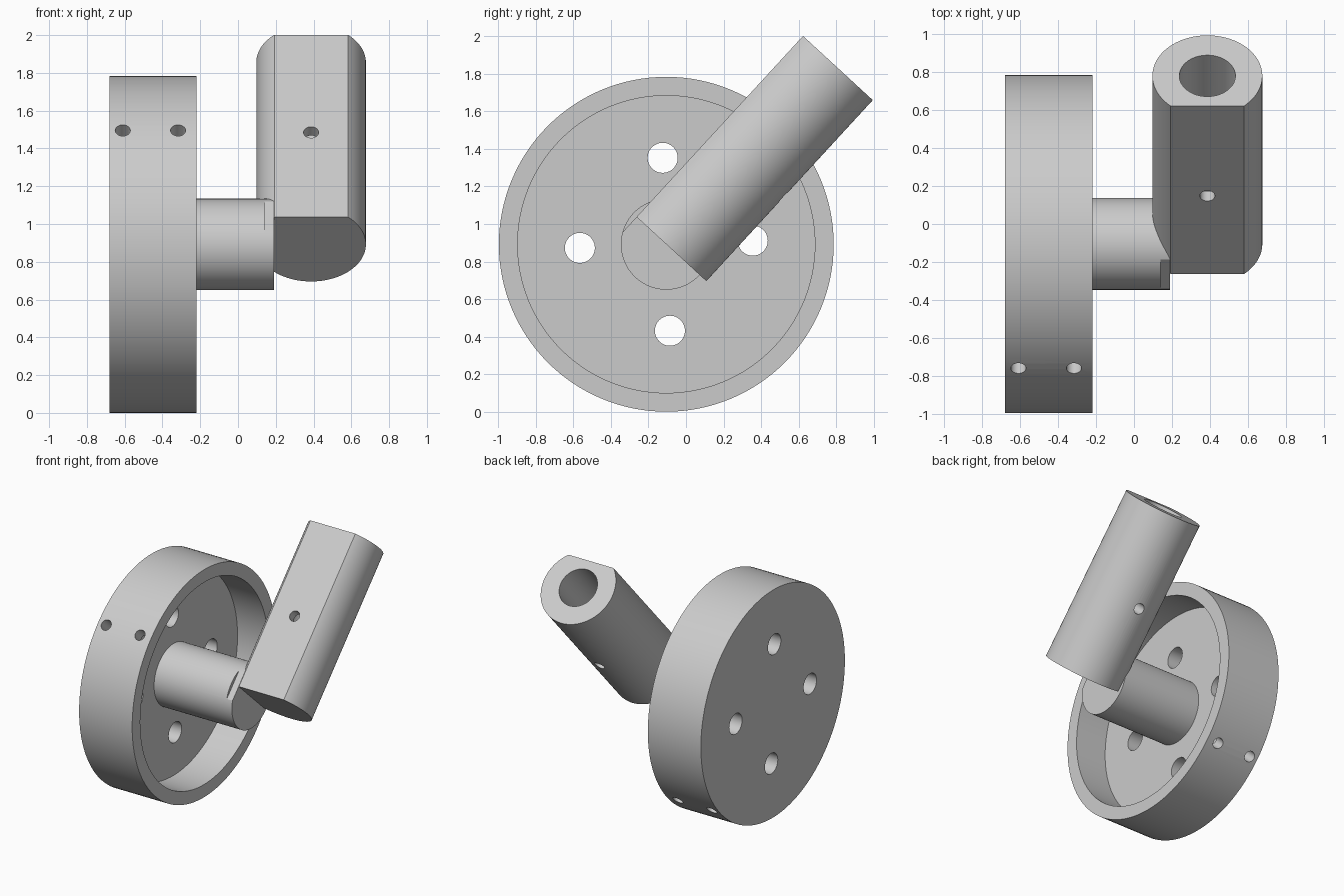
import bpy
import math
from mathutils import Vector, Matrix

cube = bpy.data.objects.get("Cube")
if cube:
    bpy.data.objects.remove(cube, do_unlink=True)

grey = bpy.data.materials.new("plain grey")
grey.use_nodes = True
colour = (0.6, 0.6, 0.6, 1)
grey.diffuse_color = colour
grey.node_tree.nodes["Principled BSDF"].inputs["Base Color"].default_value = colour

# Shared directions: the wheel axis is x, the socket leans up and back
HUB = Vector((0, -0.105, 0.892))
TILT = math.radians(47.4)
X = Vector((1, 0, 0))
LEAN = Vector((0, math.cos(TILT), math.sin(TILT)))
FLAT = Vector((0, -math.sin(TILT), math.cos(TILT)))


def at(x, along=0, out=0):
    return HUB + X * x + LEAN * along + FLAT * out


def rod(name, start, end, radius, sides=96):
    axis = end - start
    bpy.ops.mesh.primitive_cylinder_add(
        vertices=sides, radius=radius, depth=axis.length,
        location=(start + end) / 2,
        rotation=axis.to_track_quat('Z', 'Y').to_euler())
    ob = bpy.context.object
    ob.name = name
    ob.data.materials.append(grey)
    return ob


def slab(low, high):
    """Box cutter given in (x, lean, flat) coordinates."""
    low, high = Vector(low), Vector(high)
    bpy.ops.mesh.primitive_cube_add(size=1)
    ob = bpy.context.object
    frame = Matrix((X, LEAN, FLAT)).transposed().to_4x4()
    ob.matrix_world = (Matrix.Translation(at(*((low + high) / 2))) @ frame
                       @ Matrix.Diagonal((*(high - low), 1)))
    return ob


def carve(target, cutters):
    for cutter in cutters:
        cutter.hide_render = True
        mod = target.modifiers.new("cut", 'BOOLEAN')
        mod.operation = 'DIFFERENCE'
        mod.solver = 'EXACT'
        mod.object = cutter
    bpy.context.view_layer.update()
    graph = bpy.context.evaluated_depsgraph_get()
    mesh = bpy.data.meshes.new_from_object(target.evaluated_get(graph))
    target.modifiers.clear()
    target.data = mesh
    for cutter in cutters:
        bpy.data.objects.remove(cutter, do_unlink=True)


def smooth(ob):
    bpy.ops.object.select_all(action='DESELECT')
    ob.select_set(True)
    bpy.context.view_layer.objects.active = ob
    bpy.ops.object.shade_smooth_by_angle(angle=math.radians(25))


# Open wheel cup with four floor holes and two pairs of rim holes
FLOOR = -0.485
cup = rod("wheel_cup", at(-0.68), at(-0.22), 0.892, 128)
cuts = [rod("cavity", at(FLOOR), at(0), 0.792, 128)]
for a in (-1, 1):
    for b in (-1, 1):
        spot = (a * 0.326, b * 0.326)
        cuts.append(rod("floor_hole", at(-0.8, *spot), at(-0.4, *spot), 0.08, 48))
for x in (-0.61, -0.317):
    for side in (-1, 1):
        cuts.append(rod("rim_hole", at(x, 0, side * 0.7), at(x, 0, side), 0.04, 32))
carve(cup, cuts)
smooth(cup)

# Axle post, its tip trimmed level with the flat of the socket
post = rod("axle_post", at(FLOOR - 0.02), at(0.19), 0.242)
carve(post, [slab((0.14, -0.6, 0.215), (0.5, 0.6, 0.6))])
smooth(post)

# Leaning socket with a flat face, a blind bore and a cross pin hole
MID = 0.387
socket = rod("handle_socket", at(MID), at(MID, 1.31), 0.29)
carve(socket, [
    slab((-0.1, -0.3, 0.215), (0.9, 1.6, 0.6)),
    rod("bore", at(MID, 0.3), at(MID, 1.5), 0.148, 64),
    rod("pin_hole", at(MID, 0.608, -0.5), at(MID, 0.608, 0.5), 0.04, 32),
])
smooth(socket)
